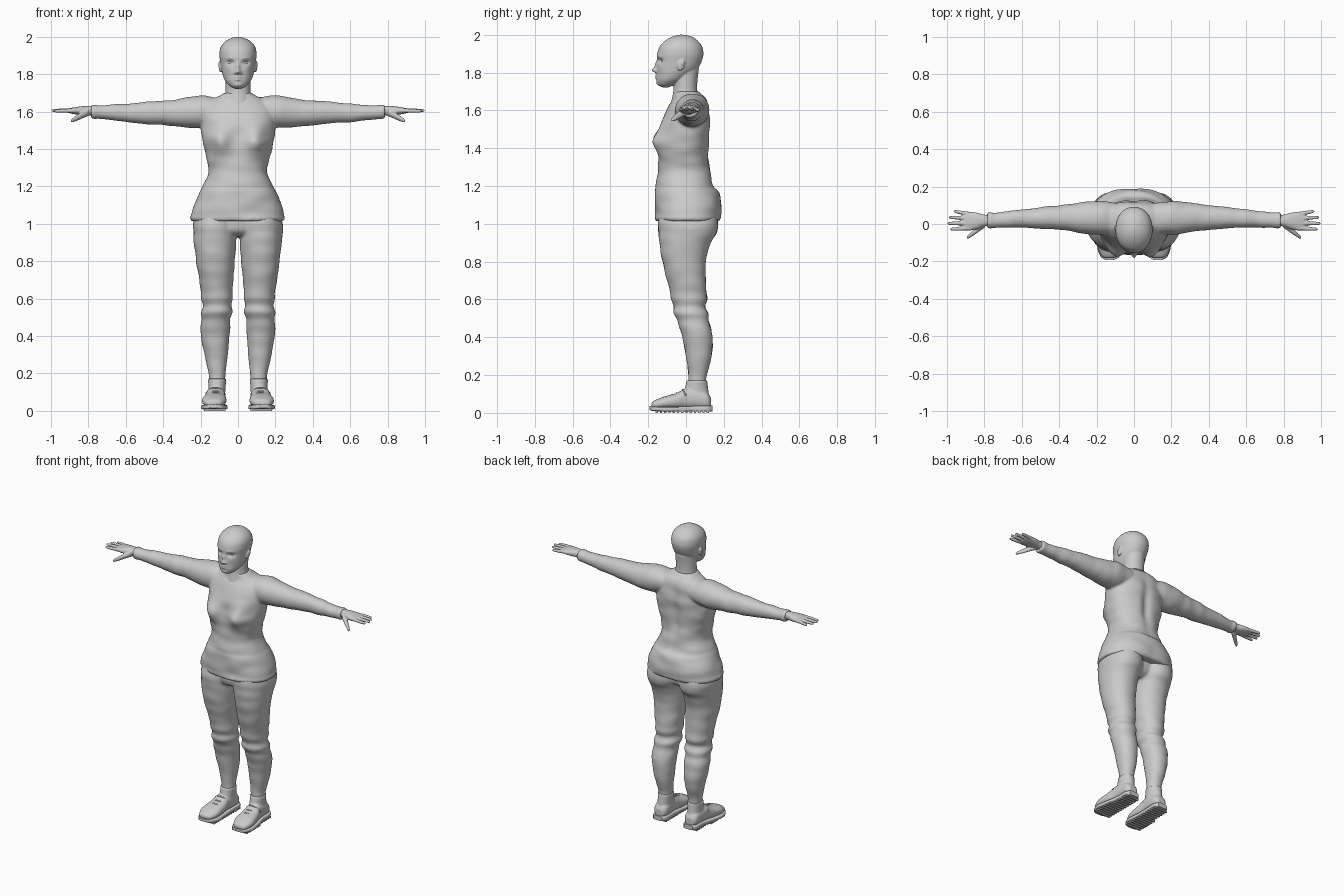
import bpy, bmesh
from math import sin, cos, pi, exp
from mathutils import Vector, Matrix, noise


def catmull(a, b, c, d, t):
    return [0.5 * (2*q + (r-p)*t + (2*p-5*q+4*r-s)*t*t + (3*q-p-3*r+s)*t**3)
            for p, q, r, s in zip(a, b, c, d)]


def loft(bm, axis, secs, power=2.0, s=1, n=48, sub=6, shape=None):
    """Skin smooth rounded sections (t, a0, a1, b0, b1) along an axis."""
    rows = []
    for i in range(len(secs) - 1):
        quad = [secs[max(i-1, 0)], secs[i], secs[i+1], secs[min(i+2, len(secs)-1)]]
        rows += [catmull(*quad, k / sub) for k in range(sub)]
    rows.append(secs[-1])
    rings = []
    for t, a0, a1, b0, b1 in rows:
        ring = []
        for k in range(n):
            c, d = cos(2*pi*k/n), sin(2*pi*k/n)
            c = abs(c)**(2/power) * (1 if c > 0 else -1)
            d = abs(d)**(2/power) * (1 if d > 0 else -1)
            a, b = (a0+a1)/2 + c*(a1-a0)/2, (b0+b1)/2 + d*(b1-b0)/2
            co = Vector({'x': (t, a, b), 'y': (a, t, b), 'z': (a, b, t)}[axis])
            co.x *= s
            ring.append(bm.verts.new(shape(co) if shape else co))
        rings.append(ring)
    for r0, r1 in zip(rings, rings[1:]):
        for k in range(n):
            bm.faces.new((r0[k], r0[(k+1) % n], r1[(k+1) % n], r1[k]))
    bm.faces.new(rings[0])
    bm.faces.new(rings[-1])


def finish(name, bm, voxel=0, smooth=0, mirror=False):
    bmesh.ops.recalc_face_normals(bm, faces=bm.faces)
    me = bpy.data.meshes.new(name)
    bm.to_mesh(me)
    bm.free()
    me.shade_smooth()
    ob = bpy.data.objects.new(name, me)
    bpy.context.collection.objects.link(ob)
    if voxel:
        m = ob.modifiers.new("Blend", 'REMESH')
        m.mode, m.voxel_size, m.use_smooth_shade = 'VOXEL', voxel, True
    if smooth:
        m = ob.modifiers.new("Soften", 'SMOOTH')
        m.factor, m.iterations = 0.5, smooth
    if mirror:
        ob.modifiers.new("Mirror", 'MIRROR')
    return ob


def bump(co, x, z, amp, sx, sz):
    return amp * exp(-((abs(co.x)-x)/sx)**2 - ((co.z-z)/sz)**2)


def folds(co, amp):
    return amp * noise.noise(Vector((co.x*7, co.y*7, co.z*16)))


# Shirt: torso with bust, sleeves and cuffs
def shirt_shape(co):
    if co.y < -0.02:
        co.y -= bump(co, 0.098, 1.44, 0.05, 0.055, 0.065)
    else:
        co.y -= bump(co, 0, 1.42, 0.018, 0.03, 0.14)
    w = folds(co, 0.008)
    return co + Vector((co.x, co.y, 0)).normalized() * w


def sleeve_shape(co):
    w = 0.005 * noise.noise(Vector((co.x*16, co.y*8, co.z*8)))
    return co + Vector((0, co.y-0.03, co.z-1.6)).normalized() * w


torso = [(1.015, .247, -.16, .178), (1.03, .255, -.167, .188), (1.045, .25, -.164, .188),
         (1.10, .235, -.164, .19), (1.17, .205, -.165, .17), (1.2, .188, -.158, .145),
         (1.28, .157, -.15, .13), (1.35, .17, -.145, .122), (1.45, .192, -.138, .125),
         (1.55, .195, -.125, .127), (1.62, .185, -.09, .12), (1.665, .14, -.066, .105),
         (1.685, .095, -.066, .085), (1.70, .076, -.066, .073)]
sleeve = [(.08, -.05, .11, 1.54, 1.67), (.2, -.06, .122, 1.515, 1.685),
          (.3, -.045, .113, 1.517, 1.67), (.4, -.03, .10, 1.527, 1.66),
          (.5, -.025, .09, 1.535, 1.652), (.6, -.018, .077, 1.545, 1.642),
          (.7, -.02, .067, 1.555, 1.636), (.765, -.021, .06, 1.562, 1.634)]
cuff = [(.76, -.024, .063, 1.56, 1.637), (.785, -.024, .063, 1.562, 1.637)]
bm = bmesh.new()
loft(bm, 'z', [(z, -w, w, f, b) for z, w, f, b in torso], 2.25, n=96, sub=8, shape=shirt_shape)
for s in (1, -1):
    loft(bm, 'x', sleeve, 2.1, s, shape=sleeve_shape)
    loft(bm, 'x', cuff, 2.1, s)
finish("shirt", bm, 0.008, 4)


# Trousers: two legs blended into the hips
def leg_shape(co):
    knee = 0.006 * sin(co.z * 75) * exp(-((co.z-0.55)/0.07)**2)
    mid = Vector((0.115 if co.x > 0 else -0.115, 0.03, co.z))
    return co + (co - mid).normalized() * (knee + folds(co, 0.005))


leg = [(1.10, 0, .215, -.13, .15), (1.0, .0, .24, -.148, .17), (.95, .003, .238, -.146, .162),
       (.9, .008, .235, -.14, .13), (.8, .018, .224, -.125, .105), (.7, .025, .208, -.10, .105),
       (.6, .033, .195, -.075, .11), (.55, .032, .192, -.068, .108), (.5, .04, .197, -.05, .12),
       (.4, .045, .198, -.02, .14), (.3, .055, .18, .0, .135), (.2, .066, .158, .012, .11),
       (.14, .07, .153, .015, .108)]
bm = bmesh.new()
for s in (1, -1):
    loft(bm, 'z', leg, 2.1, s, shape=leg_shape)
loft(bm, 'z', [(.93, -.1, .1, -.07, .07), (.97, -.19, .19, -.125, .12), (1.1, -.2, .2, -.13, .13)])
finish("trousers", bm, 0.008, 3)


# Head: skull, face relief, neck and ears
def face_shape(co):
    if co.y < -0.06:
        d = bump(co, 0, 1.812, .027, .013, .012) + bump(co, 0, 1.838, .014, .010, .022)
        d += bump(co, .015, 1.807, .010, .007, .008)
        d += bump(co, .042, 1.862, -.015, .018, .011) + bump(co, .04, 1.885, .004, .025, .008)
        d += bump(co, 0, 1.785, .010, .020, .005) + bump(co, 0, 1.771, .009, .017, .005)
        d += bump(co, 0, 1.74, .006, .02, .012) + bump(co, .05, 1.825, .004, .02, .02)
        co.y -= d
    return co


skull = [(1.722, .02, -.125, -.09), (1.735, .042, -.147, -.06), (1.76, .066, -.155, -.01),
         (1.79, .080, -.154, .03), (1.82, .088, -.153, .062), (1.86, .094, -.152, .083),
         (1.90, .099, -.152, .092), (1.94, .094, -.138, .084), (1.97, .074, -.108, .06),
         (1.99, .043, -.072, .03), (2.0, .008, -.035, -.015)]
neck = [(1.64, .08, -.08, .07), (1.70, .068, -.067, .06), (1.75, .066, -.066, .06),
        (1.82, .066, -.07, .068)]
bm = bmesh.new()
loft(bm, 'z', [(z, -w, w, f, b) for z, w, f, b in skull], 2.1, n=120, sub=12, shape=face_shape)
loft(bm, 'z', [(z, -w, w, f, b) for z, w, f, b in neck])
for s in (1, -1):
    for dy, dz, r in ((0, 0, (.009, .019, .03)), (.006, .01, (.012, .015, .022))):
        mat = Matrix.Translation((s*.094, -.027+dy, 1.84+dz)) @ Matrix.Rotation(-.2, 4, 'X')
        bmesh.ops.create_uvsphere(bm, u_segments=24, v_segments=16, radius=1,
                                  matrix=mat @ Matrix.Diagonal((*r, 1)))
finish("head", bm, 0.004, 2)

bm = bmesh.new()
bmesh.ops.create_uvsphere(bm, u_segments=24, v_segments=16, radius=.0145,
                          matrix=Matrix.Translation((.042, -.1165, 1.861)))
finish("eyes", bm, mirror=True)

# Hands: palm, four fingers and a thumb
bm = bmesh.new()
loft(bm, 'x', [(.74, -.01, .046, 1.575, 1.627), (.80, -.013, .05, 1.58, 1.63),
               (.84, -.027, .06, 1.582, 1.628), (.88, -.034, .065, 1.587, 1.622),
               (.91, -.028, .06, 1.594, 1.616)], 2.3)


def digit(a, b, r0, r1):
    secs = []
    for t, k in ((0, 1), (.3, .95), (.5, 1), (.75, .95), (.92, .8), (1, .2)):
        p, r = a.lerp(b, t), (r0 + (r1-r0)*t) * k
        secs.append((p.x, p.y-r, p.y+r, p.z-r, p.z+r))
    loft(bm, 'x', secs, n=16)


for y0, x1, y1, z1 in ((-.022, .985, -.028, 1.603), (.005, 1.0, .003, 1.606),
                       (.03, .992, .036, 1.606), (.052, .965, .068, 1.602)):
    digit(Vector((.87, y0, 1.606)), Vector((x1, y1, z1)), .0125, .009)
digit(Vector((.80, 0, 1.598)), Vector((.895, -.075, 1.548)), .022, .012)
finish("hands", bm, 0.004, 2, True)

# Shoes: upper with ankle collar
bm = bmesh.new()
upper = [(-.183, .115, .15, .03, .05), (-.17, .085, .175, .02, .064), (-.12, .063, .192, .02, .085),
         (-.05, .064, .183, .02, .105), (0, .069, .17, .02, .13), (.06, .066, .165, .02, .13),
         (.11, .07, .16, .02, .11), (.132, .088, .142, .025, .08)]
loft(bm, 'y', upper, 2.3)
loft(bm, 'z', [(.06, .07, .16, -.03, .128), (.12, .067, .158, -.008, .118),
               (.165, .063, .16, .002, .113), (.172, .064, .159, .004, .111)])
finish("shoes", bm, 0.005, 3, True)

# Soles with tread bars
bm = bmesh.new()
sole = [(-.192, .11, .15, .016, .036), (-.175, .078, .178, .010, .034), (-.12, .056, .197, .007, .033),
        (-.05, .062, .187, .007, .033), (.04, .065, .168, .007, .036), (.11, .064, .167, .007, .038),
        (.14, .082, .148, .007, .038)]
loft(bm, 'y', sole, 5)
for i in range(13):
    y = -.155 + i * .0225
    w = .10 if y > 0 else .115
    mat = Matrix.Translation((.124 if y < 0 else .116, y, .006)) @ Matrix.Diagonal((w, .012, .012, 1))
    bmesh.ops.create_cube(bm, size=1, matrix=mat)
ob = finish("soles", bm, mirror=True)
bpy.context.view_layer.objects.active = ob
ob.select_set(True)
bpy.ops.object.shade_smooth_by_angle(angle=0.7)

# Shoe laces
for i, (y, z) in enumerate(((-.075, .098), (-.045, .108), (-.015, .126))):
    cu = bpy.data.curves.new("lace", 'CURVE')
    cu.dimensions, cu.bevel_depth, cu.bevel_resolution = '3D', .004, 2
    sp = cu.splines.new('NURBS')
    pts = [(.072, y+.015, z-.035), (.085, y, z-.008), (.12, y-.006, z+.003),
           (.155, y, z-.008), (.172, y+.015, z-.035)]
    sp.points.add(len(pts) - 1)
    for p, co in zip(sp.points, pts):
        p.co = (*co, 1)
    sp.use_endpoint_u = True
    ob = bpy.data.objects.new(f"lace_{i + 1}", cu)
    bpy.context.collection.objects.link(ob)
    ob.modifiers.new("Mirror", 'MIRROR')
